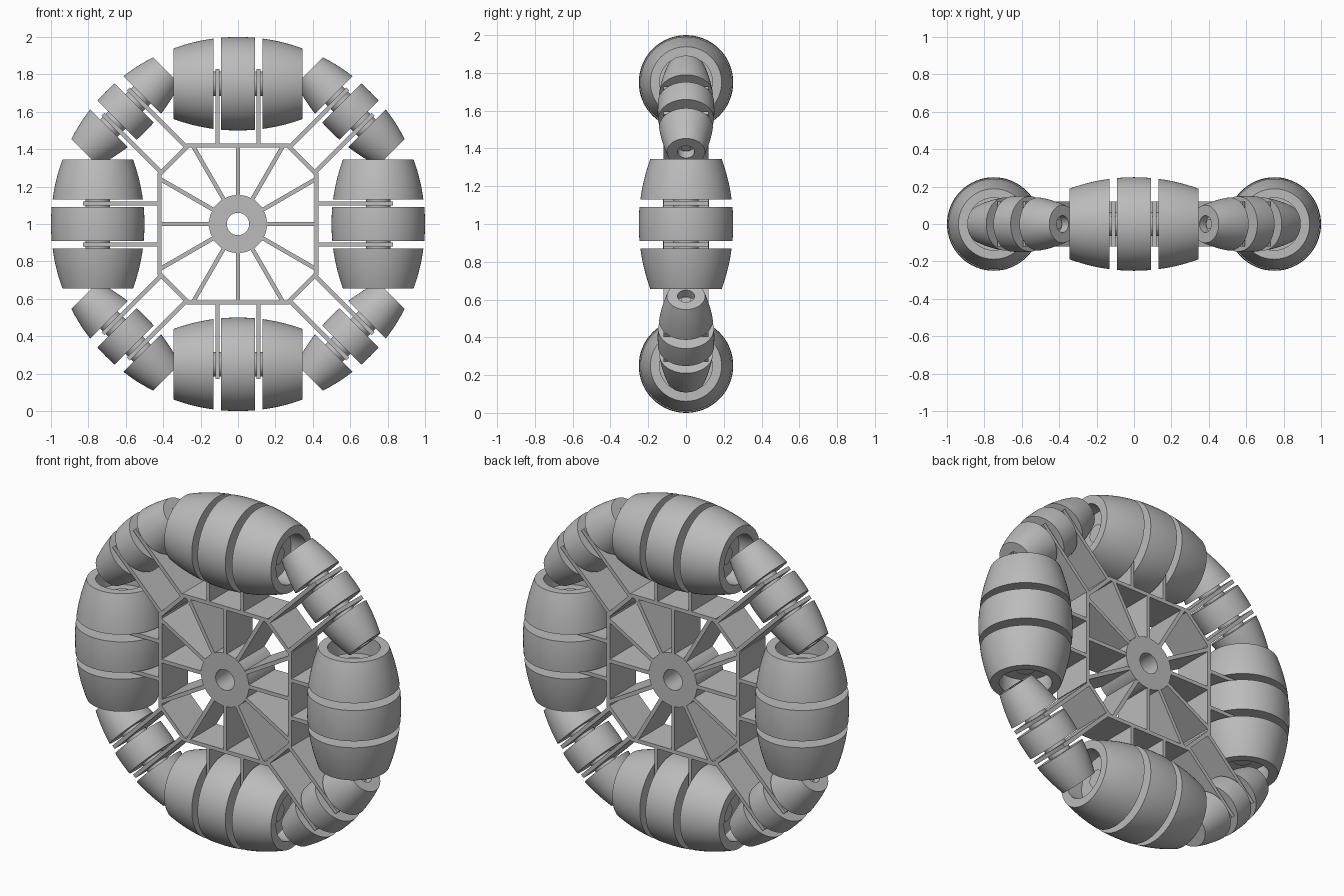
import bpy, bmesh, math
from mathutils import Matrix, Vector

if "Cube" in bpy.data.objects:
    bpy.data.objects.remove(bpy.data.objects["Cube"])

grey = bpy.data.materials.new("plain grey")
grey.use_nodes = True
grey.diffuse_color = (0.5, 0.5, 0.5, 1)
grey.node_tree.nodes["Principled BSDF"].inputs["Base Color"].default_value = (0.5, 0.5, 0.5, 1)

DEPTH = 0.24     # front-to-back width of the frame
THICK = 0.022    # thickness of all plates
SIDES = 64


def placed(angle, radial, tangent=0.0):
    """Local x runs along the rim, local z points outward from the wheel centre."""
    return (Matrix.Translation((0, 0, 1)) @ Matrix.Rotation(angle, 4, 'Y')
            @ Matrix.Translation((tangent, 0, radial)))


def finish(name, bm, matrix, smooth=False):
    bmesh.ops.recalc_face_normals(bm, faces=bm.faces)
    mesh = bpy.data.meshes.new(name)
    bm.to_mesh(mesh)
    bm.free()
    mesh.materials.append(grey)
    obj = bpy.data.objects.new(name, mesh)
    bpy.context.collection.objects.link(obj)
    obj.matrix_world = matrix
    if smooth:
        bpy.ops.object.select_all(action='DESELECT')
        obj.select_set(True)
        bpy.context.view_layer.objects.active = obj
        bpy.ops.object.shade_smooth_by_angle(angle=math.radians(30))
    return obj


def plate(name, size, matrix):
    bm = bmesh.new()
    bmesh.ops.create_cube(bm, size=1)
    bmesh.ops.scale(bm, vec=size, verts=bm.verts)
    return finish(name, bm, matrix)


def lathe(name, profile, matrix, closed=False):
    """Turn (x, radius) points about the local x axis."""
    bm = bmesh.new()
    verts = [bm.verts.new((x, 0, r)) for x, r in profile]
    pairs = list(zip(verts, verts[1:]))
    if closed:
        pairs.append((verts[-1], verts[0]))
    edges = [bm.edges.new(p) for p in pairs]
    bmesh.ops.spin(bm, geom=verts + edges, cent=(0, 0, 0), axis=(1, 0, 0),
                   angle=2 * math.pi, steps=SIDES, use_merge=True)
    bmesh.ops.remove_doubles(bm, verts=bm.verts, dist=0.00001)
    return finish(name, bm, matrix, True)


def crown(x0, x1, axis, steps=8):
    """Barrel outline that follows the unit rim circle."""
    xs = [x0 + (x1 - x0) * i / steps for i in range(steps + 1)]
    return [(x, math.sqrt(1 - x * x) - axis) for x in xs]


def roller(name, angle, axis, inner, gap_end, end, bore, bore_depth, tip, pin):
    here = placed(angle, axis)
    # middle barrel
    lathe(name + "_middle", [(-inner, 0)] + crown(-inner, inner, axis) + [(inner, 0)], here)
    mid = (inner + gap_end) / 2
    for side, label in ((-1, "right"), (1, "left")):
        # outer barrel with a recessed end
        outline = ([(gap_end, 0)] + crown(gap_end, end, axis)
                   + [(end, bore), (end - bore_depth, bore), (end - bore_depth, 0)])
        lathe(f"{name}_end_{label}", [(side * x, r) for x, r in outline], here)
        # pin head inside the recess, and washer in the gap
        lathe(f"{name}_pin_{label}",
              [(side * x, r) for x, r in ((end - bore_depth - 0.01, 0), (end - bore_depth - 0.01, pin),
                                          (end - bore_depth + 0.02, pin), (end - bore_depth + 0.02, 0))], here)
        lathe(f"{name}_washer_{label}",
              [(side * x, r) for x, r in ((inner, 0), (inner, 0.065), (gap_end, 0.065), (gap_end, 0))], here)
        # fork plate holding the axle
        base = 0.42 if axis < 0.8 else 0.485
        plate(f"{name}_fork_{label}", (THICK, DEPTH, tip - base),
              placed(angle, (tip + base) / 2, side * mid))


for i in range(4):
    straight = i * math.pi / 2
    diagonal = straight + math.pi / 4
    roller(f"large_roller_{i + 1}", straight, 0.75, 0.09, 0.13, 0.345, 0.14, 0.10, 0.83, 0.05)
    roller(f"small_roller_{i + 1}", diagonal, 0.85, 0.065, 0.125, 0.31, 0.045, 0.05, 0.925, 0.025)
    # eight-sided frame
    plate(f"frame_long_side_{i + 1}", (0.55, DEPTH, THICK), placed(straight, 0.42))
    plate(f"frame_corner_{i + 1}", (0.22, DEPTH, THICK), placed(diagonal, 0.485))

# spokes
for i in range(12):
    reach = 0.42 if i % 3 == 0 else 0.42 / math.cos(math.pi / 6)
    plate(f"spoke_{i + 1}", (THICK, DEPTH, reach - 0.12),
          placed(i * math.pi / 6, (reach + 0.12) / 2))

# hub with its centre hole
half = DEPTH / 2 + 0.001
lathe("hub", [(-half, 0.06), (-half, 0.155), (half, 0.155), (half, 0.06)],
      Matrix.Translation((0, 0, 1)) @ Matrix.Rotation(math.pi / 2, 4, 'Z'), closed=True)
